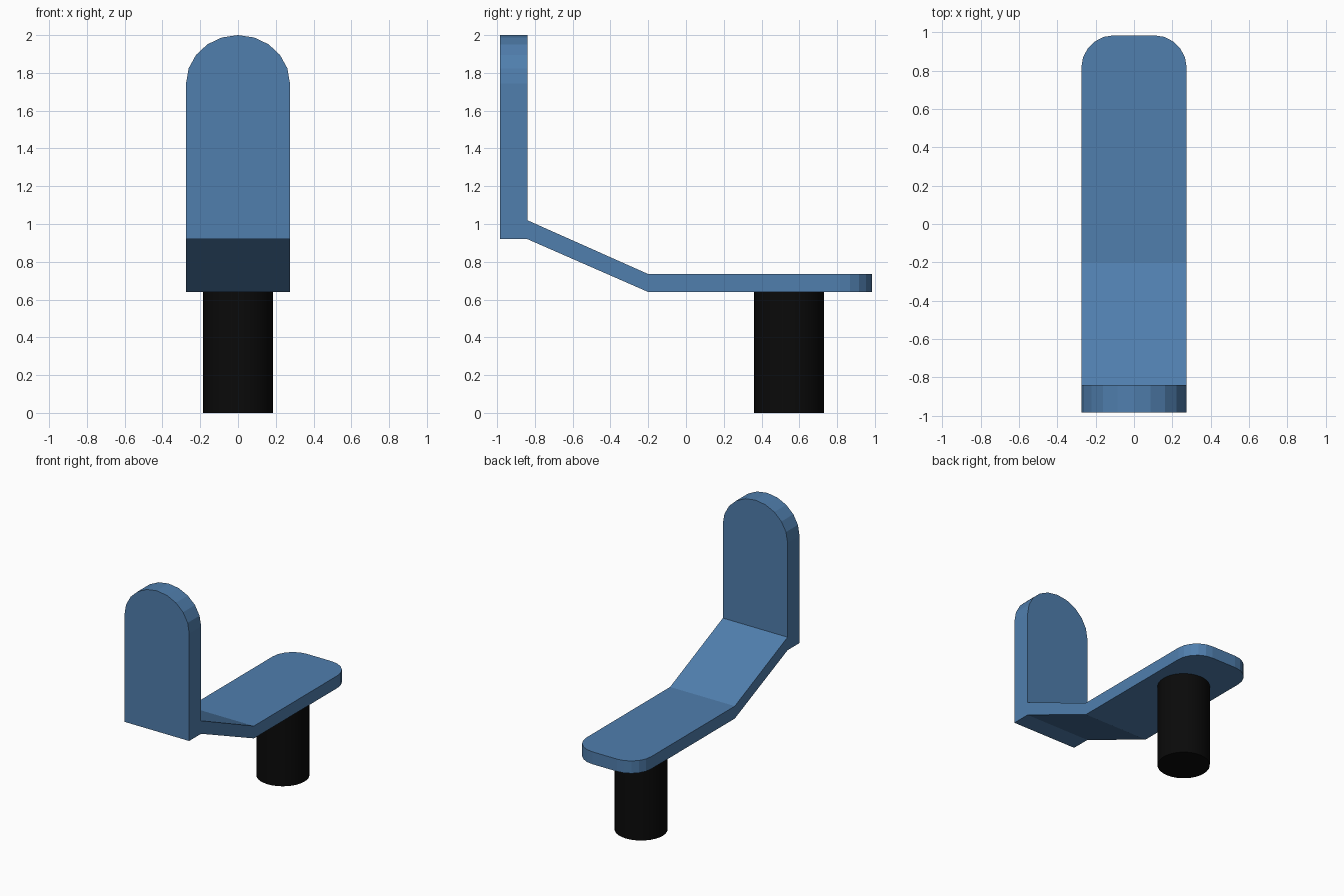
import bpy, bmesh

if "Cube" in bpy.data.objects:
    bpy.data.objects.remove(bpy.data.objects["Cube"])

W = 0.275  # half width of the bent plate


def material(name, color):
    mat = bpy.data.materials.new(name)
    mat.diffuse_color = color
    mat.use_nodes = True
    mat.node_tree.nodes["Principled BSDF"].inputs["Base Color"].default_value = mat.diffuse_color
    return mat


def add_object(name, bm, mat):
    bmesh.ops.recalc_face_normals(bm, faces=bm.faces)
    mesh = bpy.data.meshes.new(name)
    bm.to_mesh(mesh)
    bm.free()
    obj = bpy.data.objects.new(name, mesh)
    bpy.context.collection.objects.link(obj)
    mesh.materials.append(mat)
    return obj


def round_corners(bm, test, radius):
    edges = [e for e in bm.edges if all(test(v.co) for v in e.verts)
             and abs(e.verts[0].co.x - e.verts[1].co.x) < 1e-4]
    bmesh.ops.bevel(bm, geom=edges, offset=radius, offset_type='OFFSET',
                    segments=5, profile=0.5, affect='EDGES')


# Bent plate: side profile (y, z) extruded across x
profile = [(-0.985, 2.0), (-0.985, 0.92), (-0.84, 0.92), (-0.2, 0.64),
           (0.985, 0.64), (0.985, 0.735), (-0.2, 0.735), (-0.84, 1.02), (-0.84, 2.0)]
bm = bmesh.new()
face = bm.faces.new([bm.verts.new((-W, y, z)) for y, z in profile])
side = bmesh.ops.extrude_face_region(bm, geom=[face])
bmesh.ops.translate(bm, vec=(2 * W, 0, 0),
                    verts=[v for v in side["geom"] if isinstance(v, bmesh.types.BMVert)])

# Arched top of the upright and rounded corners of the foot end
round_corners(bm, lambda co: co.z > 1.99, W - 0.0005)
for v in bm.verts:
    if v.co.z > 1.7:
        v.co.z = 2 - (2 - v.co.z) * 0.93
round_corners(bm, lambda co: co.y > 0.98, 0.17)
bmesh.ops.remove_doubles(bm, verts=bm.verts, dist=0.002)
add_object("bent_plate", bm, material("blue", (0.08, 0.21, 0.42, 1)))

# Round post under the flat end
bm = bmesh.new()
bmesh.ops.create_cone(bm, cap_ends=True, segments=32, radius1=0.185, radius2=0.185, depth=0.64)
bmesh.ops.translate(bm, vec=(0, 0.545, 0.32), verts=bm.verts)
post = add_object("post", bm, material("black", (0.003, 0.003, 0.003, 1)))
bpy.context.view_layer.objects.active = post
post.select_set(True)
bpy.ops.object.shade_smooth_by_angle()
